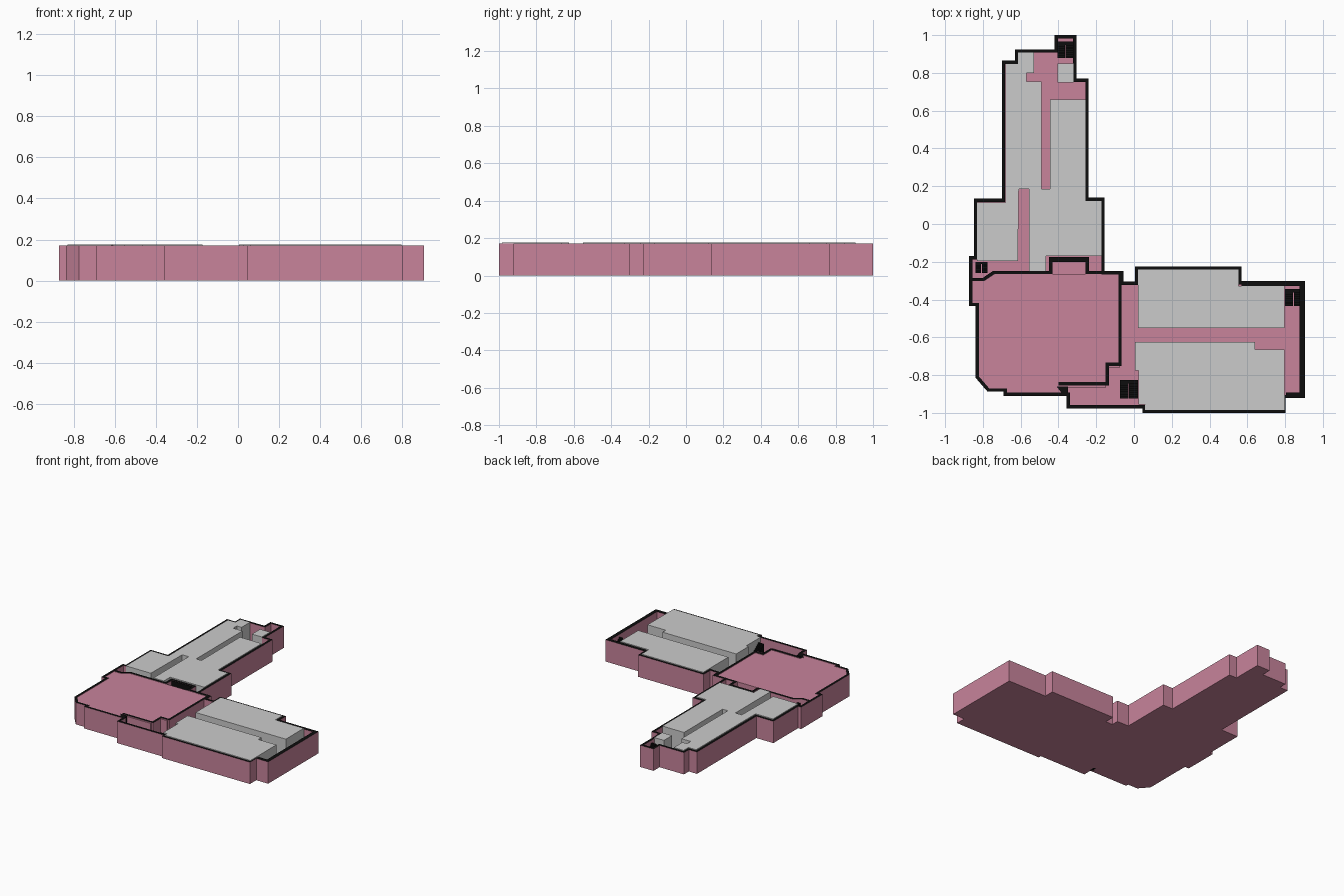
import bpy, bmesh
from mathutils import Vector

if "Cube" in bpy.data.objects:
    bpy.data.objects.remove(bpy.data.objects["Cube"])

FLOOR, DECK, WALL, ROOM = 0.008, 0.167, 0.17, 0.176


def material(name, rgb):
    m = bpy.data.materials.new(name)
    m.diffuse_color = (*rgb, 1)
    m.use_nodes = True
    m.node_tree.nodes["Principled BSDF"].inputs["Base Color"].default_value = m.diffuse_color
    return m


PINK = material("pink", (0.58, 0.23, 0.33))
BLACK = material("black", (0.004, 0.004, 0.004))


def finish(name, bm, *mats):
    bmesh.ops.recalc_face_normals(bm, faces=bm.faces[:])
    me = bpy.data.meshes.new(name)
    bm.to_mesh(me)
    bm.free()
    ob = bpy.data.objects.new(name, me)
    bpy.context.collection.objects.link(ob)
    for m in mats:
        me.materials.append(m)
    return ob


def add_prism(bm, pts, z0, z1):
    face = bm.faces.new([bm.verts.new((x, y, z0)) for x, y in pts])
    new = bmesh.ops.extrude_face_region(bm, geom=[face], use_keep_orig=True)["geom"]
    verts = [v for v in new if isinstance(v, bmesh.types.BMVert)]
    bmesh.ops.translate(bm, verts=verts, vec=(0, 0, z1 - z0))


def prism(name, pts, z0, z1, *mats):
    bm = bmesh.new()
    add_prism(bm, pts, z0, z1)
    return finish(name, bm, *mats)


def rect(x0, x1, y0, y1):
    return [(x0, y0), (x1, y0), (x1, y1), (x0, y1)]


def offset(pts, t, closed):
    """Mitred offset to the right of the direction of travel."""
    p = [Vector(q) for q in pts]
    n = len(p)
    out = []
    for i in range(n):
        a = p[i] - p[i - 1] if closed or i > 0 else p[1] - p[0]
        b = p[(i + 1) % n] - p[i] if closed or i < n - 1 else a
        na = Vector((a.y, -a.x)).normalized()
        nb = Vector((b.y, -b.x)).normalized()
        out.append(p[i] + (na + nb) * t / (1 + na.dot(nb)))
    return out


def wall(name, pts, t, closed):
    """Pink wall with a black cut top."""
    bm = bmesh.new()
    sides = pts, offset(pts, t, closed)
    (a0, a1), (b0, b1) = [[[bm.verts.new((x, y, z)) for x, y in s] for z in (0, WALL)]
                          for s in sides]
    n = len(pts)
    for i in range(n if closed else n - 1):
        j = (i + 1) % n
        bm.faces.new((a1[i], a1[j], b1[j], b1[i])).material_index = 1
        for lo, hi in ((a0, a1), (b0, b1), (a0, b0)):
            bm.faces.new((lo[i], lo[j], hi[j], hi[i]))
    if not closed:
        for i in (0, n - 1):
            bm.faces.new((a0[i], a1[i], b1[i], b0[i]))
    return finish(name, bm, PINK, BLACK)


def stairs(name, x0, x1, y0, y1, steps=7):
    """Two side-by-side flights meeting at a landing."""
    bm = bmesh.new()
    mid, gap = (x0 + x1) / 2, 0.002
    d = (y1 - y0) * 0.8 / steps
    rise = 0.14 / (2 * steps)
    for k in range(steps):
        for xa, xb, top in ((x0, mid - gap, k + 1), (mid + gap, x1, 2 * steps - k)):
            add_prism(bm, rect(xa, xb, y0 + k * d, y0 + (k + 1) * d), FLOOR, FLOOR + top * rise)
    add_prism(bm, rect(x0, x1, y0 + steps * d, y1), FLOOR, FLOOR + steps * rise)
    return finish(name, bm, BLACK)


# Building footprint, clockwise from the north tip
outline = [(-.42, 1), (-.305, 1), (-.305, .77), (-.24, .77), (-.24, .14), (-.155, .14),
           (-.155, -.25), (-.055, -.25), (-.055, -.305), (.005, -.305), (.005, -.225),
           (.57, -.225), (.57, -.302), (.905, -.302), (.905, -.922), (.803, -.922),
           (.803, -1), (.045, -1), (.045, -.977), (-.358, -.977), (-.358, -.91),
           (-.69, -.91), (-.69, -.888), (-.775, -.888), (-.838, -.815), (-.838, -.435),
           (-.873, -.435), (-.873, -.17), (-.847, -.17), (-.847, .135), (-.70, .135),
           (-.70, .865), (-.63, .865), (-.63, .925), (-.42, .925)]
wall("outer_wall", outline, 0.018, True)
prism("floor", offset(outline, 0.002, True), 0, FLOOR, PINK)

# Thicker wall around the east end
wall("east_wall", [(.57, -.315), (.89, -.315), (.89, -.907), (.805, -.907)], 0.014, False)

# Partition around the central hall
wall("hall_partition",
     [(-.87, -.285), (-.80, -.285), (-.745, -.248), (-.45, -.248), (-.45, -.175),
      (-.238, -.175), (-.238, -.248), (-.065, -.248), (-.065, -.752), (-.133, -.752),
      (-.133, -.855), (-.40, -.855)], 0.018, False)
prism("hall_corner", [(-.41, -.86), (-.35, -.86), (-.35, -.905), (-.375, -.905)], 0, WALL, BLACK)
prism("nook_lining", rect(-.435, -.255, -.2, -.19), FLOOR, WALL - .001, BLACK)

# Raised deck of the hall
prism("hall_deck",
      [(-.862, -.298), (-.795, -.298), (-.745, -.265), (-.078, -.265), (-.078, -.763),
       (-.148, -.763), (-.148, -.866), (-.37, -.866), (-.37, -.896), (-.68, -.896),
       (-.68, -.875), (-.77, -.875), (-.825, -.81), (-.825, -.425), (-.862, -.425)],
      FLOOR, DECK, PINK)

# Room blocks
prism("north_rooms",
      [(-.83, .115), (-.68, .115), (-.68, .847), (-.615, .847), (-.615, .907),
       (-.53, .907), (-.53, .80), (-.57, .80), (-.57, .755), (-.49, .755), (-.49, .185),
       (-.445, .185), (-.445, .66), (-.258, .66), (-.258, .122), (-.172, .122),
       (-.172, -.17), (-.465, -.17), (-.465, -.248), (-.555, -.248), (-.555, .185),
       (-.61, .185), (-.615, -.195), (-.83, -.195)], FLOOR, ROOM)
prism("north_closet", rect(-.405, -.32, .75, .85), FLOOR, ROOM)
prism("east_rooms_back",
      [(.02, -.24), (.552, -.24), (.552, -.328), (.797, -.328), (.797, -.55), (.02, -.55)],
      FLOOR, ROOM)
prism("east_rooms_front",
      [(.005, -.625), (.64, -.625), (.64, -.665), (.797, -.665), (.797, -.985),
       (.058, -.985), (.058, -.955), (.025, -.955), (.025, -.775), (.005, -.775)], FLOOR, ROOM)

# Stairwells
stairs("north_stairs", -.405, -.323, .88, .965)
stairs("west_stairs", -.84, -.775, -.26, -.2)
stairs("east_stairs", .80, .888, -.435, -.345)
stairs("south_stairs", -.075, .02, -.925, -.825)
